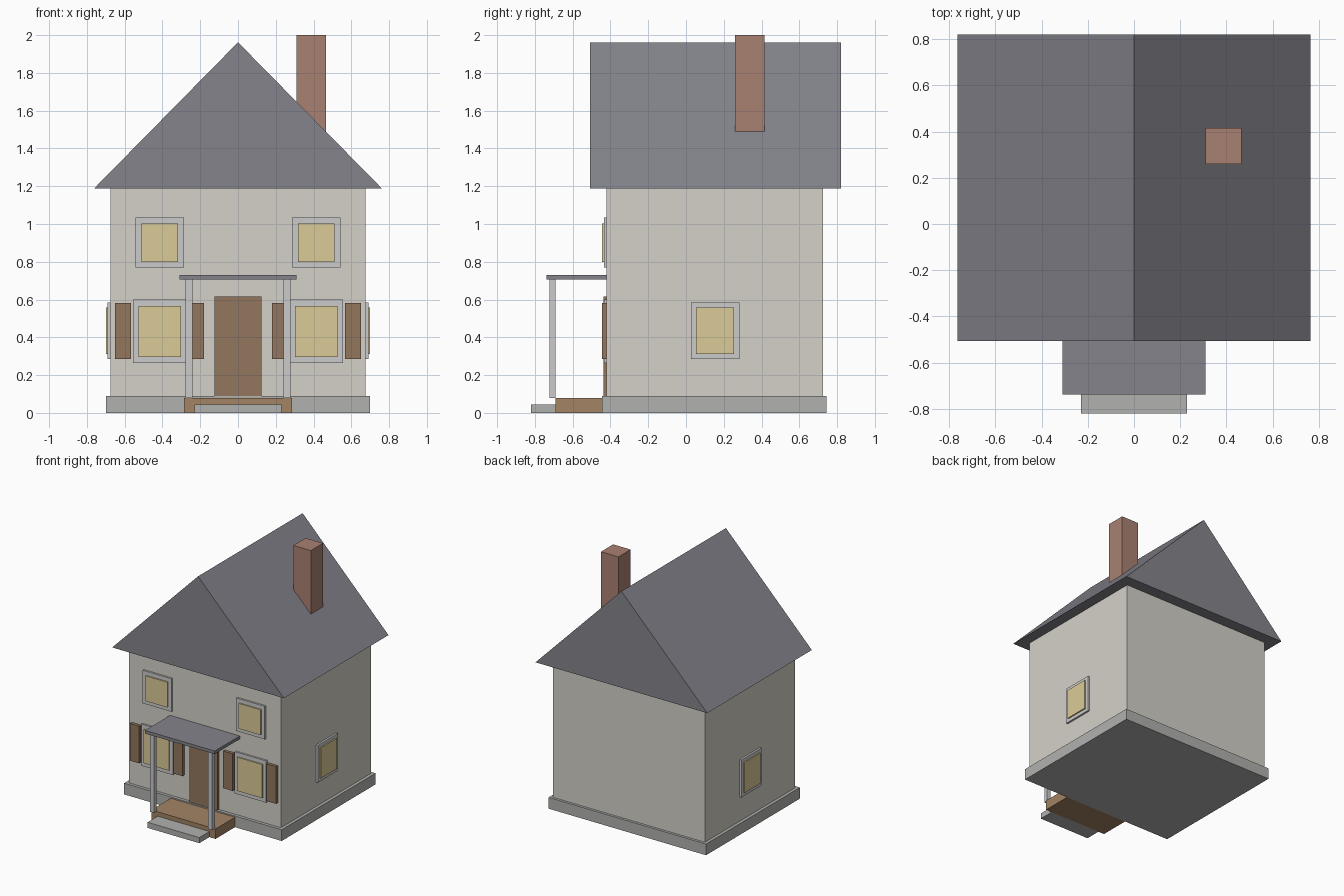
import bpy

if "Cube" in bpy.data.objects:
    bpy.data.objects.remove(bpy.data.objects["Cube"])


def material(name, rgb):
    m = bpy.data.materials.new(name)
    m.diffuse_color = (*rgb, 1)
    m.use_nodes = True
    m.node_tree.nodes["Principled BSDF"].inputs["Base Color"].default_value = m.diffuse_color
    return m


CREAM = material("cream_wall", (0.66, 0.64, 0.58))
STONE = material("stone", (0.44, 0.44, 0.43))
SLATE = material("slate", (0.23, 0.23, 0.26))
BRICK = material("brick", (0.40, 0.22, 0.17))
WOOD = material("dark_wood", (0.29, 0.18, 0.11))
DECK = material("deck_wood", (0.36, 0.23, 0.13))
TRIM = material("trim", (0.66, 0.66, 0.64))
PANE = material("warm_pane", (0.71, 0.60, 0.31))


def mesh_object(name, verts, faces, mat):
    me = bpy.data.meshes.new(name)
    me.from_pydata(verts, [], faces)
    me.materials.append(mat)
    ob = bpy.data.objects.new(name, me)
    bpy.context.collection.objects.link(ob)
    return ob


def box(name, x, y, z, mat):
    (x0, x1), (y0, y1), (z0, z1) = sorted(x), sorted(y), sorted(z)
    verts = [(a, b, c) for c in (z0, z1)
             for a, b in ((x0, y0), (x1, y0), (x1, y1), (x0, y1))]
    faces = [(3, 2, 1, 0), (4, 5, 6, 7)]
    faces += [(i, (i + 1) % 4, (i + 1) % 4 + 4, i + 4) for i in range(4)]
    return mesh_object(name, verts, faces, mat)


# House body
box("foundation", (-0.70, 0.70), (-0.445, 0.745), (0, 0.09), STONE)
box("walls", (-0.675, 0.675), (-0.42, 0.725), (0.09, 1.19), CREAM)

# Gable roof as a solid prism
profile = [(-0.763, 1.187), (0.763, 1.187), (0, 1.962)]
mesh_object("roof",
            [(x, y, z) for y in (-0.507, 0.82) for x, z in profile],
            [(0, 1, 2), (5, 4, 3), (0, 3, 4, 1), (1, 4, 5, 2), (2, 5, 3, 0)],
            SLATE)
box("chimney", (0.31, 0.465), (0.26, 0.415), (1.40, 2.0), BRICK)

# Door and porch
box("door", (-0.125, 0.125), (-0.438, -0.41), (0.09, 0.615), WOOD)
box("porch_deck", (-0.285, 0.285), (-0.692, -0.445), (0, 0.08), DECK)
box("porch_step", (-0.23, 0.23), (-0.82, -0.692), (0, 0.045), STONE)
box("porch_roof", (-0.31, 0.31), (-0.738, -0.42), (0.705, 0.73), SLATE)

# Mirrored parts
for side, s in (("left", -1), ("right", 1)):
    box(f"porch_post_{side}", (s * 0.241, s * 0.277), (-0.723, -0.69), (0.08, 0.705), TRIM)

    # Front windows: frame with a raised pane
    box(f"lower_frame_{side}", (s * 0.275, s * 0.555), (-0.435, -0.41), (0.265, 0.60), TRIM)
    box(f"lower_pane_{side}", (s * 0.302, s * 0.527), (-0.445, -0.42), (0.297, 0.567), PANE)
    box(f"upper_frame_{side}", (s * 0.287, s * 0.542), (-0.435, -0.41), (0.77, 1.035), TRIM)
    box(f"upper_pane_{side}", (s * 0.317, s * 0.512), (-0.445, -0.42), (0.80, 1.003), PANE)

    # Shutters beside the lower window
    for place, x in (("inner", 0.18), ("outer", 0.567)):
        box(f"{place}_shutter_{side}", (s * x, s * (x + 0.083)),
            (-0.445, -0.41), (0.285, 0.583), WOOD)

    # Window on the side wall
    box(f"side_frame_{side}", (s * 0.665, s * 0.69), (0.027, 0.282), (0.285, 0.585), TRIM)
    box(f"side_pane_{side}", (s * 0.675, s * 0.70), (0.053, 0.255), (0.313, 0.557), PANE)
